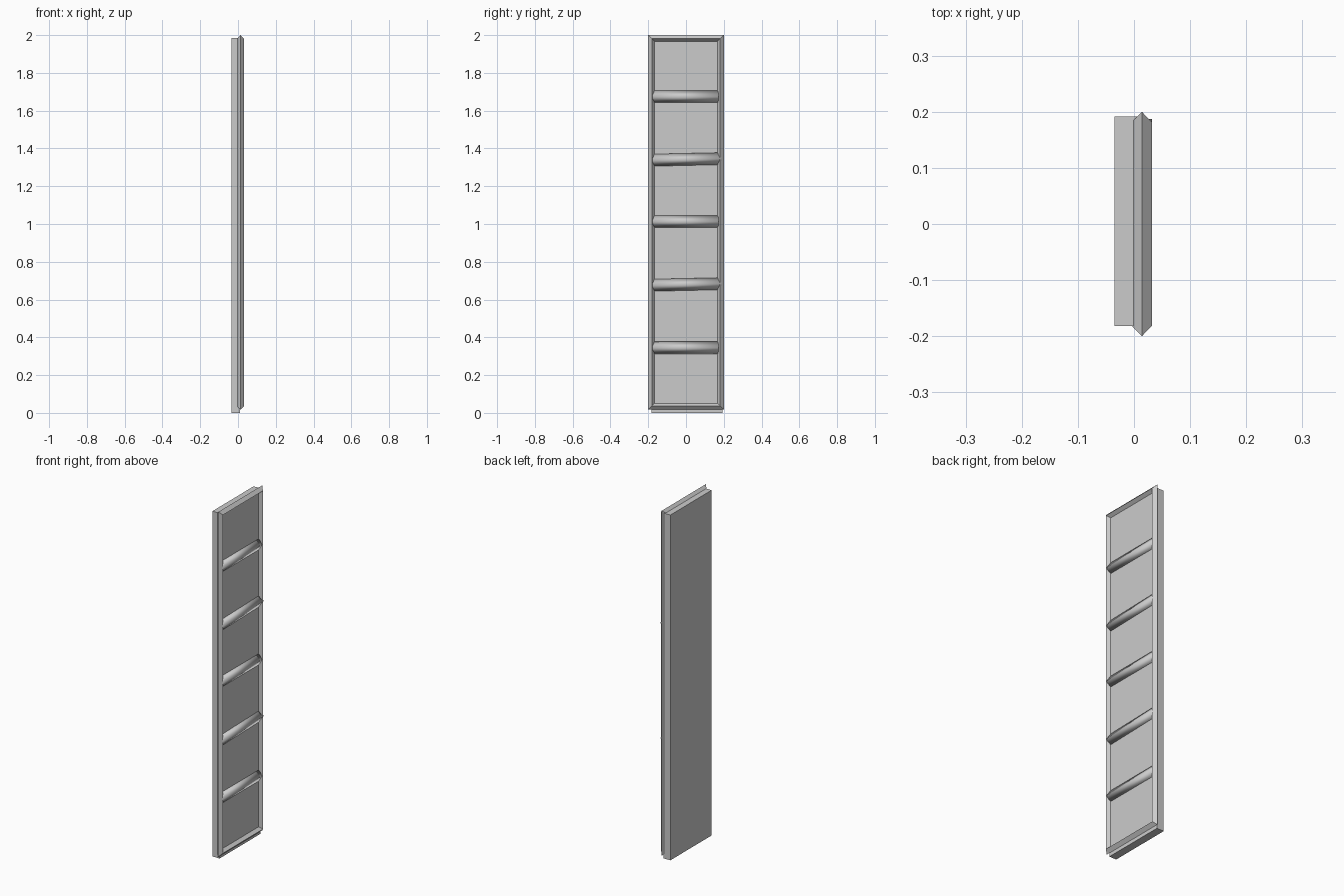
import bpy, bmesh

if "Cube" in bpy.data.objects:
    bpy.data.objects.remove(bpy.data.objects["Cube"])


def make_object(name, bm, smooth=False):
    bmesh.ops.recalc_face_normals(bm, faces=bm.faces)
    for f in bm.faces:
        f.smooth = smooth
    mesh = bpy.data.meshes.new(name)
    bm.to_mesh(mesh)
    bm.free()
    obj = bpy.data.objects.new(name, mesh)
    bpy.context.collection.objects.link(obj)
    return obj


def bridge(bm, a, b):
    n = len(a)
    for i in range(n):
        bm.faces.new((a[i], a[(i + 1) % n], b[(i + 1) % n], b[i]))


# Flat backing panel
bm = bmesh.new()
bmesh.ops.create_cube(bm, size=1)
for v in bm.verts:
    v.co.x = -0.035 if v.co.x < 0 else 0.010
    v.co.y = -0.182 if v.co.y < 0 else 0.192
    v.co.z = 0.0 if v.co.z < 0 else 1.985
make_object("backing_panel", bm)

# Mitred border frame: a diamond profile (x, outward offset) swept round a rectangle
bm = bmesh.new()
profile = [(-0.003, 0.0), (0.014, 0.017), (0.032, -0.002), (0.014, -0.016)]
half_y, half_z, mid_z = 0.183, 0.983 - 0.0085, 1.0085
loops = []
for x, off in profile:
    loops.append([bm.verts.new((x, sy * (half_y + off), mid_z + sz * (half_z + off)))
                  for sy, sz in ((-1, -1), (1, -1), (1, 1), (-1, 1))])
for i in range(4):
    bridge(bm, loops[i], loops[(i + 1) % 4])
make_object("border_frame", bm)


# Horizontal rungs with a softly shaded, flattened diamond section
def rung(name, z_left, z_right, y_right):
    bm = bmesh.new()
    section = [(-0.003, 0.0), (0.014, 0.032), (0.032, 0.0), (0.014, -0.032)]
    ends = [[bm.verts.new((x, y, z + dz)) for x, dz in section]
            for y, z in ((-0.177, z_left), (y_right, z_right))]
    bridge(bm, *ends)
    for e in ends:
        bm.faces.new(e)
    make_object(name, bm, smooth=True)


for i, z in enumerate((0.345, 0.680, 1.013, 1.342, 1.674)):
    tilted = i % 2 == 1
    tilt = 0.004 if tilted else 0.0
    rung(f"rung_{i + 1}", z - tilt, z + tilt, 0.187 if tilted else 0.172)
